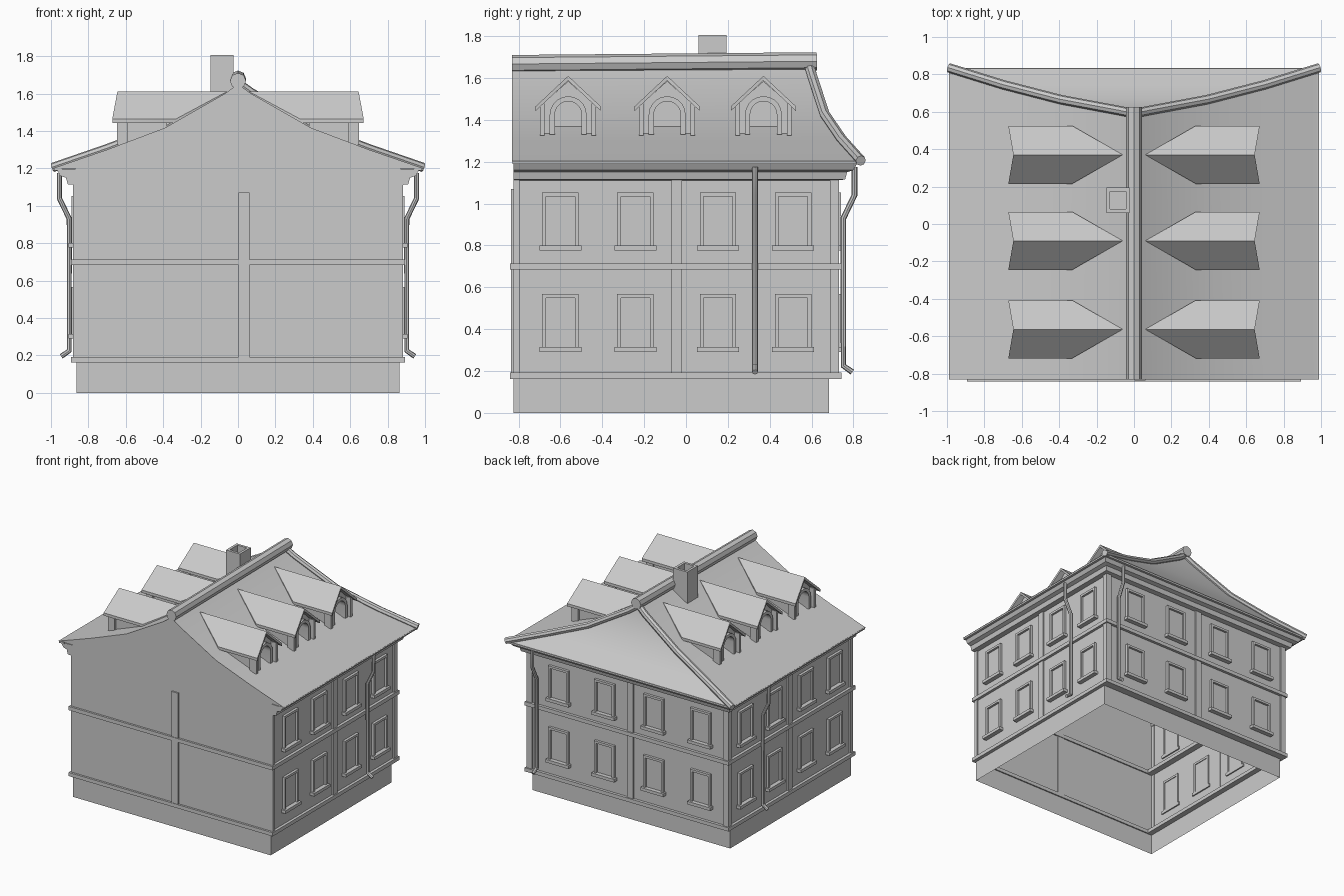
import bpy, bmesh, math
from mathutils import Vector

cube = bpy.data.objects.get("Cube")
if cube:
    bpy.data.objects.remove(cube)

GREY = (0.6, 0.6, 0.6, 1)
mat = bpy.data.materials.new("plaster grey")
mat.use_nodes = True
mat.diffuse_color = GREY
mat.node_tree.nodes["Principled BSDF"].inputs["Base Color"].default_value = GREY

WX, WB, WF = 0.87, 0.72, -0.825   # wall planes: sides, back, front


def finish(name, bm, smooth=False, fix=True):
    if fix:
        bmesh.ops.recalc_face_normals(bm, faces=bm.faces)
    me = bpy.data.meshes.new(name)
    bm.to_mesh(me)
    bm.free()
    me.materials.append(mat)
    ob = bpy.data.objects.new(name, me)
    bpy.context.collection.objects.link(ob)
    if smooth:
        shade(ob)
    return ob


def shade(ob):
    bpy.ops.object.select_all(action='DESELECT')
    ob.select_set(True)
    bpy.context.view_layer.objects.active = ob
    bpy.ops.object.shade_smooth_by_angle(angle=math.radians(35))


def face(bm, pts):
    return bm.faces.new([bm.verts.new(p) for p in pts])


def prism(bm, a, b):
    """Closed solid between two matching outlines."""
    va = [bm.verts.new(p) for p in a]
    vb = [bm.verts.new(p) for p in b]
    bm.faces.new(va)
    bm.faces.new(vb[::-1])
    n = len(va)
    for i in range(n):
        j = (i + 1) % n
        bm.faces.new((va[i], vb[i], vb[j], va[j]))


def box(bm, x, y, z, place=lambda *p: p):
    ring = [(x[0], y[0]), (x[1], y[0]), (x[1], y[1]), (x[0], y[1])]
    prism(bm, [place(*p, z[0]) for p in ring], [place(*p, z[1]) for p in ring])


# wall frames: u along the wall, n outward, z up
SIDES = {
    "right": lambda u, n, z: (-WX - n, u, z),
    "left": lambda u, n, z: (WX + n, u, z),
    "back": lambda u, n, z: (u, WB + n, z),
}


def u_sweep(bm, profile):
    """Sweep an (offset, height) profile round the two sides and the back."""
    stations = []
    for sx, back in ((-1, 0), (-1, 1), (1, 1), (1, 0)):
        stations.append([bm.verts.new((sx * (WX + o), WB + o if back else WF, z))
                         for o, z in profile])
    n = len(profile)
    for a, b in zip(stations, stations[1:]):
        for i in range(n):
            j = (i + 1) % n
            bm.faces.new((a[i], a[j], b[j], b[i]))
    bm.faces.new(stations[0])
    bm.faces.new(stations[-1])


def tube(name, pts, r):
    cu = bpy.data.curves.new(name, 'CURVE')
    cu.dimensions = '3D'
    cu.bevel_depth = r
    cu.bevel_resolution = 2
    cu.use_fill_caps = True
    sp = cu.splines.new('POLY')
    sp.points.add(len(pts) - 1)
    for p, c in zip(sp.points, pts):
        p.co = (*c, 1)
    ob = bpy.data.objects.new(name, cu)
    bpy.context.collection.objects.link(ob)
    cu.materials.append(mat)
    bpy.ops.object.select_all(action='DESELECT')
    ob.select_set(True)
    bpy.context.view_layer.objects.active = ob
    bpy.ops.object.convert(target='MESH')
    shade(bpy.context.object)


# foundation, open below
bm = bmesh.new()
fx, f0, f1 = 0.864, WF, 0.683
ring = [(-fx, f0), (fx, f0), (fx, f1), (-fx, f1)]
for a, b in zip(ring, ring[1:] + ring[:1]):
    face(bm, [(*a, 0), (*b, 0), (*b, 0.17), (*a, 0.17)])
finish("foundation", bm, fix=False)

# walls with gable; roof section given as (half width, height, back depth)
ROOF = [(0.99, 1.2, 0.835), (0.7, 1.3, 0.745), (0.39, 1.417, 0.665),
        (0.07, 1.6, 0.605), (0, 1.65, 0.59)]
bm = bmesh.new()
ring = [(WX, WF), (WX, WB), (-WX, WB), (-WX, WF)]
for a, b in zip(ring, ring[1:]):
    face(bm, [(*a, 0.165), (*b, 0.165), (*b, 1.19), (*a, 1.19)])
face(bm, [(-WX, WF, 0.165), (WX, WF, 0.165), (WX, WF, 1.2), (-WX, WF, 1.2)])
face(bm, [(-w, WF, z) for w, z, _ in ROOF] + [(w, WF, z) for w, z, _ in ROOF[-2::-1]][::1])
finish("walls", bm, fix=False)

# floor bands
for name, z0, z1 in (("lower_band", 0.163, 0.192), ("middle_band", 0.684, 0.714)):
    bm = bmesh.new()
    u_sweep(bm, [(-0.05, z0), (0.022, z0), (0.022, z1), (-0.05, z1)])
    box(bm, (-WX - 0.022, WX + 0.022), (WF - 0.016, WF + 0.01), (z0, z1))
    finish(name, bm)

# cornice under the eaves
bm = bmesh.new()
u_sweep(bm, [(-0.01, 1.11), (0.04, 1.115), (0.05, 1.15), (0.08, 1.16),
             (0.1, 1.195), (-0.01, 1.197)])
finish("cornice", bm)

# pilasters at corners and wall centres
bm = bmesh.new()
for side, spans in (("right", ((-0.07, -0.018), (0.688, WB + 0.01), (WF, WF + 0.03))),
                    ("left", ((-0.07, -0.018), (0.688, WB + 0.01), (WF, WF + 0.03))),
                    ("back", ((-0.05, 0.005), (-WX - 0.01, -0.835), (0.835, WX + 0.01)))):
    for span in spans:
        box(bm, span, (-0.005, 0.012), (0.19, 1.12), SIDES[side])
box(bm, (0.003, 0.062), (WF - 0.012, WF + 0.005), (0.19, 1.07))
finish("pilasters", bm)

# windows: frame bars, pane and sill
for side, place in SIDES.items():
    bm = bmesh.new()
    columns = (-0.64, -0.23, 0.2, 0.6) if side == "back" else (-0.6, -0.242, 0.153, 0.512)
    for u in columns:
        for z in (0.295, 0.78):
            top, h = z + 0.272, 0.087
            for s in (-1, 1):
                edge = sorted((u + s * h, u + s * (h - 0.018)))
                box(bm, edge, (-0.01, 0.02), (z, top), place)
            box(bm, (u - h, u + h), (-0.01, 0.02), (top - 0.018, top), place)
            box(bm, (u - h, u + h), (-0.004, 0.003), (z, top), place)
            box(bm, (u - 0.1, u + 0.1), (-0.01, 0.036), (z - 0.004, z + 0.02), place)
    finish(side + "_windows", bm)

# downspouts
SPOUT = [(0.075, 0.195), (0.032, 0.225), (0.032, 0.93), (0.085, 1.04), (0.085, 1.175)]
for side, u in (("right", 0.33), ("left", 0.33), ("back", 0.78)):
    tube(side + "_downspout", [SIDES[side](u, n, z) for n, z in SPOUT], 0.014)

# roof: two flared slopes and a steep hip at the back
bm = bmesh.new()
for s in (-1, 1):
    for (w0, z0, y0), (w1, z1, y1) in zip(ROOF, ROOF[1:]):
        face(bm, [(s * w0, -0.832, z0), (s * w0, y0, z0),
                  (s * w1, y1, z1), (s * w1, -0.832, z1)][::s])
for (w0, z0, y0), (w1, z1, y1) in zip(ROOF, ROOF[1:]):
    pts = [(w0, y0, z0), (-w0, y0, z0), (-w1, y1, z1), (w1, y1, z1)]
    face(bm, pts if w1 else pts[:3])
bmesh.ops.remove_doubles(bm, verts=bm.verts, dist=0.0005)
finish("roof", bm, smooth=True, fix=False)

# ridge and hip tiles
tube("ridge_tile", [(0, -0.832, 1.667), (0, 0.625, 1.68)], 0.043)
for name, s in (("left_hip_tile", 1), ("right_hip_tile", -1)):
    tube(name, [(s * w, y, z + 0.005) for w, z, y in ROOF], 0.025)

# thin gutter edge along the eaves
bm = bmesh.new()
for s in (-1, 1):
    box(bm, sorted((s * 0.94, s * 0.985)), (-0.83, 0.82), (1.188, 1.203))
box(bm, (-0.97, 0.97), (0.79, 0.835), (1.188, 1.203))
finish("eaves", bm)

# hollow chimney
bm = bmesh.new()
box(bm, (-0.147, -0.024), (0.06, 0.194), (1.5, 1.805))
bm.faces.ensure_lookup_table()
top = max(bm.faces, key=lambda f: f.calc_center_median().z)
bmesh.ops.recalc_face_normals(bm, faces=bm.faces)
bmesh.ops.inset_region(bm, faces=[top], thickness=0.028)
hole = bmesh.ops.extrude_face_region(bm, geom=[top])["geom"]
bmesh.ops.translate(bm, vec=Vector((0, 0, -0.15)),
                    verts=[v for v in hole if isinstance(v, bmesh.types.BMVert)])
bmesh.ops.delete(bm, geom=[f for f in bm.faces if f == top], context='FACES_ONLY')
finish("chimney", bm)


# dormers
def arch(r, z0=1.33, zc=1.425, steps=10):
    curve = [(r * math.cos(math.pi * i / steps), zc + r * math.sin(math.pi * i / steps))
             for i in range(steps + 1)]
    return [(r, z0)] + curve + [(-r, z0)]


def dormer(name, s, yc):
    def at(x, y, z):
        return (s * x, yc + y, z)

    bm = bmesh.new()
    # front wall and cheeks round the arched opening
    outline = [(-0.118, 1.31), (-0.118, 1.48), (0, 1.585), (0.118, 1.48), (0.118, 1.31)]
    outline += arch(0.066, 1.31)
    prism(bm, [at(0.605, *p) for p in outline], [at(0.38, *p) for p in outline])
    box(bm, (0.5, 0.52), (-0.08, 0.08), (1.31, 1.51), at)
    # raised arch surround
    surround = arch(0.088) + arch(0.064)[::-1]
    prism(bm, [at(0.635, *p) for p in surround], [at(0.6, *p) for p in surround])
    for t in (-1, 1):
        # posts and roof slabs
        box(bm, (0.59, 0.648), sorted((t * 0.112, t * 0.134)), (1.325, 1.478), at)
        slab = [(0.672, t * 0.155, 1.465), (0.645, 0, 1.61),
                (0.06, 0, 1.61), (0.33, t * 0.155, 1.465)]
        prism(bm, [at(*p) for p in slab], [at(x, y, z - 0.022) for x, y, z in slab])
    finish(name, bm, smooth=True)


for side, s in (("left", 1), ("right", -1)):
    for label, yc in (("front", -0.563), ("middle", -0.09), ("back", 0.37)):
        dormer(f"{side}_{label}_dormer", s, yc)
